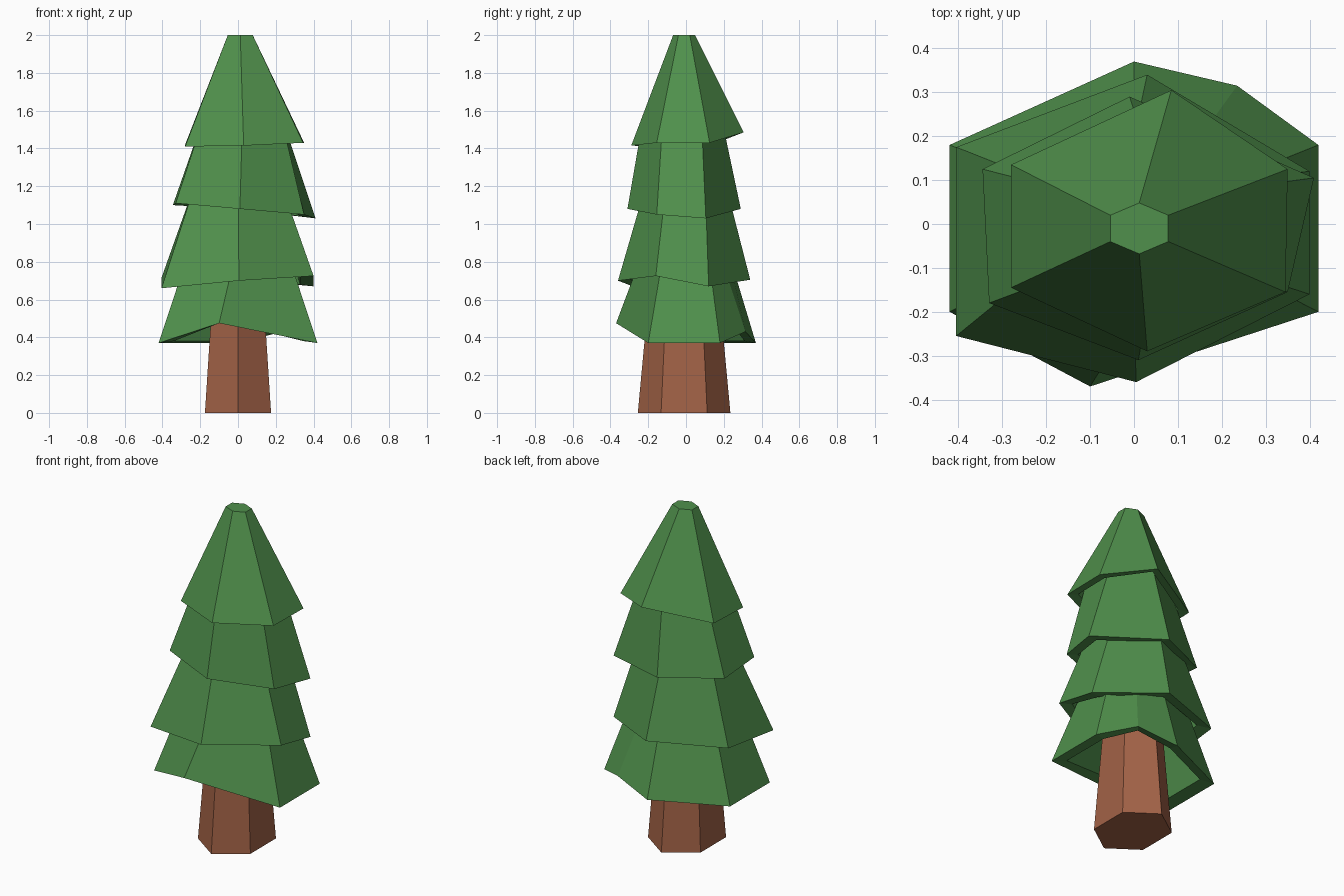
import bpy
import bmesh
from mathutils import Vector

cube = bpy.data.objects.get("Cube")
if cube:
    bpy.data.objects.remove(cube, do_unlink=True)


def make_material(name, color):
    mat = bpy.data.materials.new(name)
    mat.use_nodes = True
    mat.diffuse_color = color
    mat.node_tree.nodes["Principled BSDF"].inputs["Base Color"].default_value = color
    return mat


def hex_ring(center, a, b, c, z, steps=range(6)):
    """Stretched hexagon, counter-clockwise from the front; half steps lie mid-edge."""
    x, y = center
    corners = [Vector((x + u, y + v, z)) for u, v in
               ((0, -c), (a, -b), (a, b), (0, c), (-a, b), (-a, -b))]
    return [corners[int(s)].lerp(corners[(int(s) + 1) % 6], s % 1) for s in steps]


def shrink(ring, factor, lift):
    """Copy of a ring pulled towards its middle and moved vertically."""
    mid = sum(ring, Vector()) / len(ring)
    return [Vector((mid.x + (p.x - mid.x) * factor,
                    mid.y + (p.y - mid.y) * factor, p.z + lift)) for p in ring]


def loft(name, rings, mat):
    """Skin consecutive rings and cap both ends."""
    bm = bmesh.new()
    loops = [[bm.verts.new(p) for p in ring] for ring in rings]
    n = len(loops[0])
    for low, high in zip(loops, loops[1:]):
        for i in range(n):
            j = (i + 1) % n
            bm.faces.new((low[i], low[j], high[j], high[i]))
    bm.faces.new(loops[0][::-1])
    bm.faces.new(loops[-1])
    bmesh.ops.recalc_face_normals(bm, faces=bm.faces)
    mesh = bpy.data.meshes.new(name)
    bm.to_mesh(mesh)
    bm.free()
    mesh.materials.append(mat)
    obj = bpy.data.objects.new(name, mesh)
    bpy.context.collection.objects.link(obj)
    return obj


def foliage_tier(name, rim, top, mat):
    """Hollow skirt: inner ceiling, inner rim, outer rim, top."""
    rim = [Vector(p) for p in rim]
    inner_rim = shrink(rim, 0.82, 0.01)
    ceiling = shrink(top, 0.8, -0.06)
    loft(name, [ceiling, inner_rim, rim, top], mat)


green = make_material("leaf green", (0.08, 0.28, 0.072, 1))
brown = make_material("bark brown", (0.36, 0.122, 0.062, 1))

# Trunk
loft("trunk", [hex_ring((0, -0.01), 0.175, 0.122, 0.245, 0),
               hex_ring((0, -0.01), 0.13, 0.09, 0.18, 0.7)], brown)

# Foliage, bottom to top, each with an uneven rim
foliage_tier("bottom_foliage",
             [(-0.1, -0.37, 0.475), (0.42, -0.2, 0.37), (0.42, 0.18, 0.37),
              (0.235, 0.315, 0.43), (0, 0.37, 0.37), (-0.42, 0.18, 0.37),
              (-0.42, -0.2, 0.37)],
             hex_ring((0, 0), 0.245, 0.11, 0.21, 0.9, (0, 1, 2, 2.5, 3, 4, 5)), green)

foliage_tier("lower_foliage",
             [(0.005, -0.36, 0.7), (0.4, -0.16, 0.725), (0.4, 0.12, 0.67),
              (0.03, 0.34, 0.705), (-0.405, 0.175, 0.715), (-0.405, -0.255, 0.66)],
             hex_ring((0, 0), 0.215, 0.1, 0.2, 1.25), green)

foliage_tier("upper_foliage",
             [(0.01, -0.31, 1.08), (0.35, -0.155, 1.05), (0.41, 0.105, 1.03),
              (-0.01, 0.29, 1.08), (-0.345, 0.125, 1.1), (-0.33, -0.18, 1.11)],
             hex_ring((0.025, -0.02), 0.195, 0.1, 0.2, 1.6), green)

foliage_tier("top_foliage",
             [(0.03, -0.29, 1.415), (0.345, -0.155, 1.43), (0.35, 0.125, 1.43),
              (0.085, 0.305, 1.485), (-0.28, 0.135, 1.42), (-0.28, -0.145, 1.41)],
             hex_ring((0.012, -0.01), 0.066, 0.03, 0.058, 2), green)
